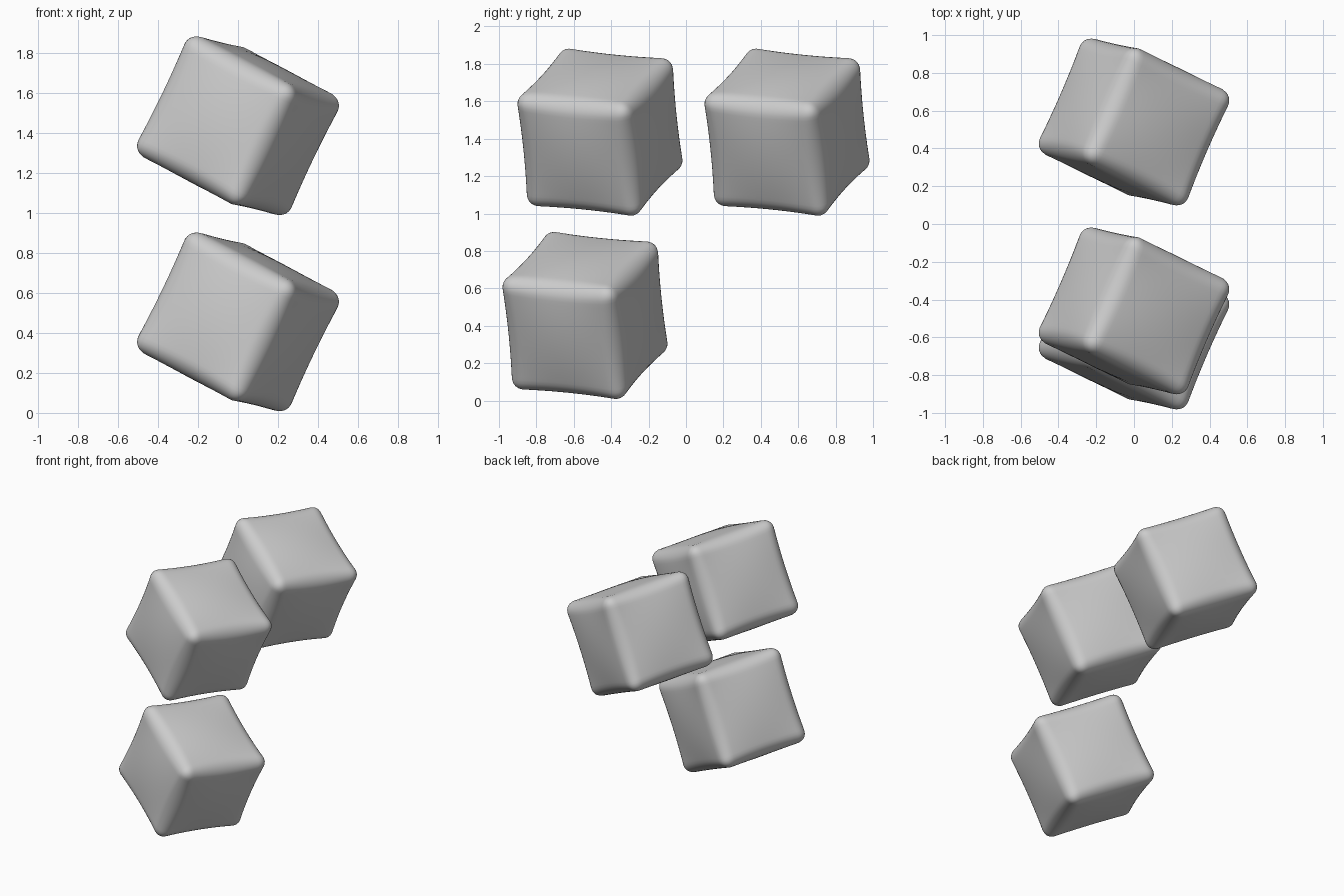
import bpy, bmesh, math
from mathutils import Vector, Euler

old = bpy.data.objects.get("Cube")
if old:
    bpy.data.objects.remove(old, do_unlink=True)

grey = bpy.data.materials.new("light grey")
grey.use_nodes = True
colour = (0.6, 0.6, 0.6, 1)
grey.diffuse_color = colour
grey.node_tree.nodes["Principled BSDF"].inputs["Base Color"].default_value = colour

HALF = 0.342      # half the width of a block
ROUND = 0.22      # corner radius as a share of the half width
PINCH = 0.05      # how far the edge middles sink in
BULGE = 0.13      # how far the face middles swell out
TILT = Euler([math.radians(a) for a in (-6, 25.5, -26)]).to_matrix()


def pillow(p):
    """Round the corners of a cube point, then pinch edges and swell faces."""
    core = Vector([max(-1 + ROUND, min(1 - ROUND, c)) for c in p])
    q = core + (p - core).normalized() * ROUND
    s = [1 - c * c for c in q]
    out = Vector()
    for i in range(3):
        a, b = s[i - 1], s[i - 2]
        out[i] = q[i] * (1 - PINCH * (a + b) + BULGE * a * b)
    return TILT @ (out * HALF)


def block(name, location):
    bm = bmesh.new()
    bmesh.ops.create_cube(bm, size=2)
    bmesh.ops.subdivide_edges(bm, edges=bm.edges[:], cuts=31, use_grid_fill=True)
    for v in bm.verts:
        v.co = pillow(v.co)
    for f in bm.faces:
        f.smooth = True
    mesh = bpy.data.meshes.new(name)
    bm.to_mesh(mesh)
    bm.free()
    mesh.materials.append(grey)
    ob = bpy.data.objects.new(name, mesh)
    ob.location = location
    bpy.context.collection.objects.link(ob)


# Three matching soft blocks
block("lower_block", (0, -0.54, 0.455))
block("upper_front_block", (0, -0.46, 1.435))
block("upper_back_block", (0, 0.54, 1.435))
